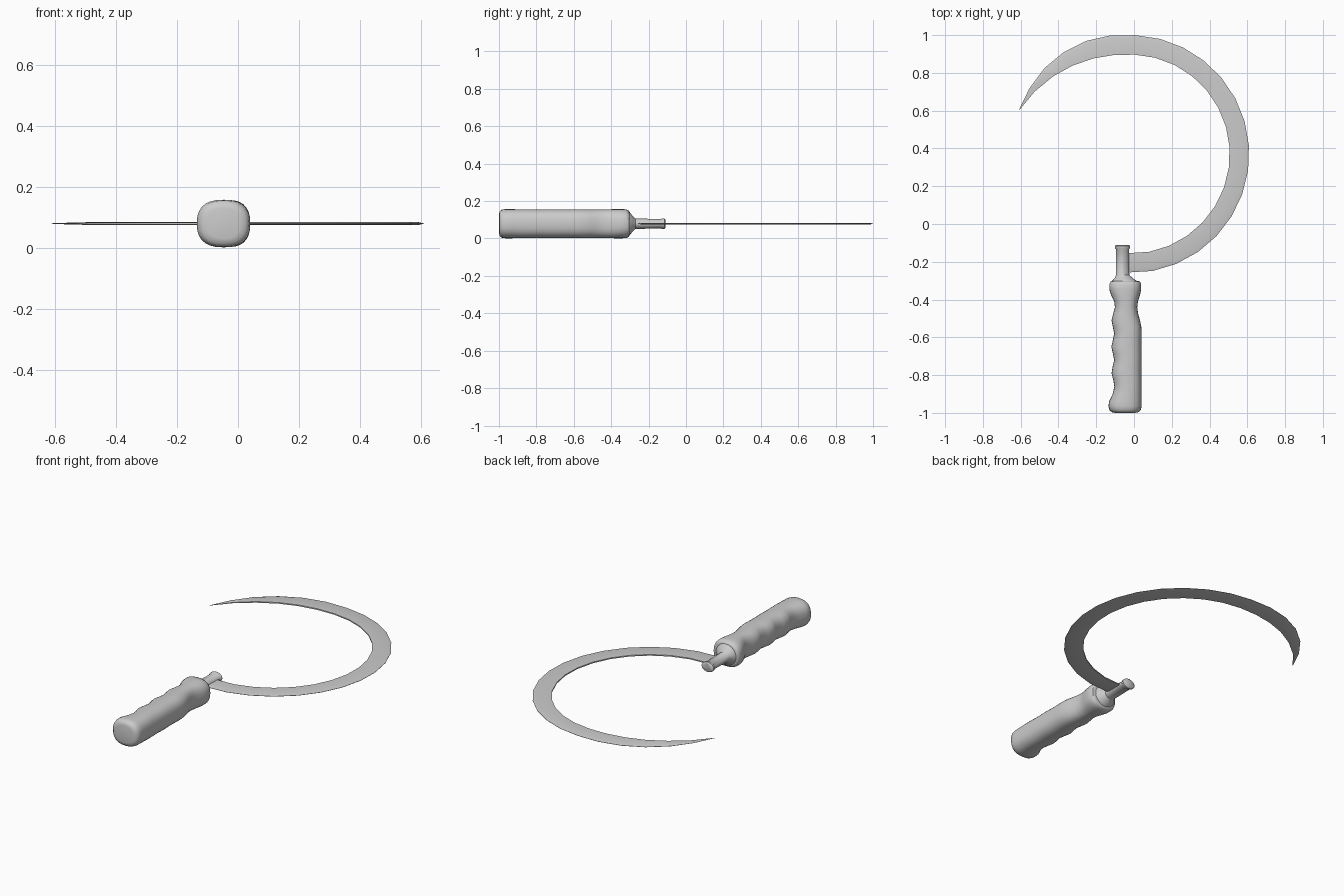
import bpy, math

Z = 0.079  # height of the blade plane and handle axis


def make(name, verts, faces, angle):
    me = bpy.data.meshes.new(name)
    me.from_pydata(verts, [], faces)
    ob = bpy.data.objects.new(name, me)
    bpy.context.collection.objects.link(ob)
    bpy.ops.object.select_all(action='DESELECT')
    ob.select_set(True)
    bpy.context.view_layer.objects.active = ob
    bpy.ops.object.mode_set(mode='EDIT')
    bpy.ops.mesh.select_all(action='SELECT')
    bpy.ops.mesh.normals_make_consistent(inside=False)
    bpy.ops.object.mode_set(mode='OBJECT')
    bpy.ops.object.shade_smooth_by_angle(angle=math.radians(angle))
    return ob


def bridge(rings, n):
    return [(r * n + i, r * n + (i + 1) % n, (r + 1) * n + (i + 1) % n, (r + 1) * n + i)
            for r in range(rings - 1) for i in range(n)]


def loft(name, stations, n, power, angle):
    """Superellipse rings along y; each station is (y, left x, right x, half height)."""
    verts = []
    for y, xl, xr, h in stations:
        for i in range(n):
            a = 2 * math.pi * i / n
            c, s = math.cos(a), math.sin(a)
            x = math.copysign(abs(c) ** (2 / power), c)
            z = math.copysign(abs(s) ** (2 / power), s)
            verts.append(((xl + xr) / 2 + x * (xr - xl) / 2, y, Z + z * h))
    k = len(stations)
    faces = bridge(k, n) + [tuple(range(n)), tuple(range((k - 1) * n, k * n))]
    return make(name, verts, faces, angle)


# Handle with finger grooves on the -x side
loft("handle", [
    (-1.0, -0.100, 0.005, 0.050), (-0.996, -0.118, 0.024, 0.066),
    (-0.985, -0.130, 0.036, 0.075), (-0.965, -0.135, 0.040, 0.078),
    (-0.94, -0.132, 0.040, 0.078), (-0.90, -0.113, 0.040, 0.077),
    (-0.86, -0.104, 0.040, 0.077), (-0.825, -0.110, 0.040, 0.077),
    (-0.79, -0.119, 0.040, 0.077), (-0.755, -0.113, 0.040, 0.077),
    (-0.72, -0.105, 0.040, 0.077), (-0.685, -0.112, 0.040, 0.077),
    (-0.65, -0.120, 0.040, 0.077), (-0.615, -0.112, 0.040, 0.077),
    (-0.58, -0.105, 0.040, 0.077), (-0.545, -0.112, 0.039, 0.077),
    (-0.51, -0.119, 0.032, 0.076), (-0.475, -0.110, 0.022, 0.076),
    (-0.44, -0.101, 0.017, 0.076), (-0.41, -0.105, 0.021, 0.077),
    (-0.375, -0.122, 0.032, 0.078), (-0.345, -0.131, 0.038, 0.078),
    (-0.32, -0.131, 0.038, 0.077), (-0.305, -0.124, 0.032, 0.070),
    (-0.302, -0.115, 0.022, 0.062)], 28, 2.5, 50)

# Ferrule: cone, rod and small end cap
loft("ferrule", [
    (-0.315, -0.122, 0.024, 0.066), (-0.302, -0.117, 0.015, 0.063),
    (-0.285, -0.101, -0.008, 0.041), (-0.270, -0.096, -0.025, 0.028),
    (-0.135, -0.094, -0.027, 0.025), (-0.128, -0.101, -0.021, 0.029),
    (-0.116, -0.101, -0.021, 0.029), (-0.110, -0.092, -0.030, 0.022)], 20, 2, 40)

# Curved blade: thin band with a bevelled outer edge, tapering to a point
CX, CY, START, TIP, SEG = -0.02, 0.37, -91, 158.7, 21
verts = []
for i in range(SEG + 1):
    deg = START + (TIP - START) * i / SEG if i else -94
    a = math.radians(deg)
    t = max(0.0, (deg - 88) / (TIP - 88))
    outer = 0.63 + 0.015 * math.sin(math.pi * t)
    inner = 0.527 + 0.106 * t ** 1.7
    w = max(outer - inner, 0.001)
    if i == SEG:
        outer, inner, w = 0.634, 0.633, 0.001
    half = 0.005 * min(1, 0.15 + w / 0.07)
    for r, h in ((inner, half * 0.7), (inner + w * 0.82, half), (outer, half * 0.15),
                 (outer, -half * 0.15), (inner + w * 0.82, -half), (inner, -half * 0.7)):
        verts.append((CX + r * math.cos(a), CY + r * math.sin(a), Z + h))
make("blade", verts, bridge(SEG + 1, 6) + [tuple(range(6)), tuple(range(SEG * 6, SEG * 6 + 6))], 20)
